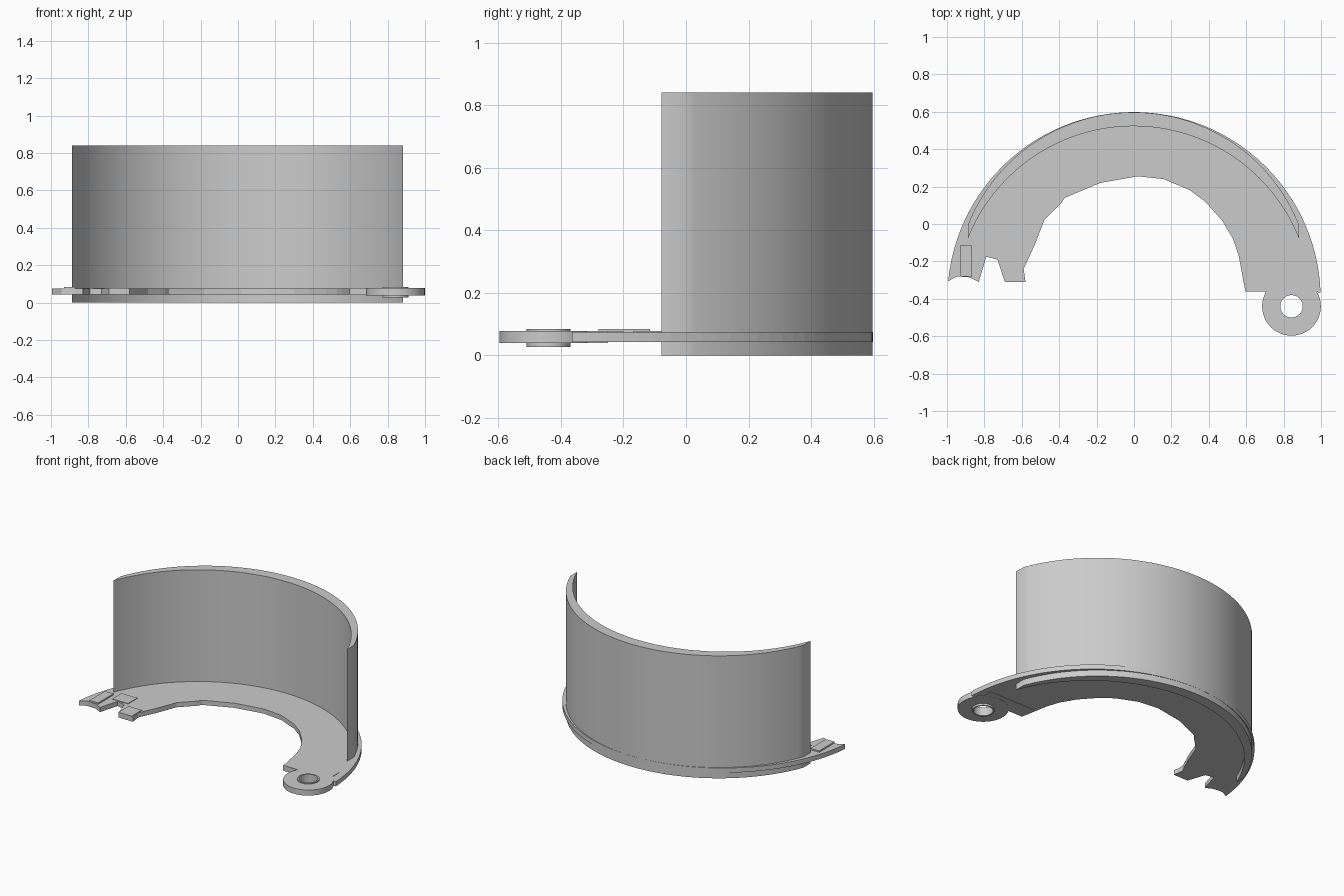
import bpy, bmesh
from math import sin, cos, pi, sqrt, asin

if "Cube" in bpy.data.objects:
    bpy.data.objects.remove(bpy.data.objects["Cube"])


def finish(name, bm, smooth=False):
    bmesh.ops.recalc_face_normals(bm, faces=bm.faces)
    me = bpy.data.meshes.new(name)
    bm.to_mesh(me)
    bm.free()
    ob = bpy.data.objects.new(name, me)
    bpy.context.collection.objects.link(ob)
    if smooth:
        bpy.context.view_layer.objects.active = ob
        ob.select_set(True)
        bpy.ops.object.shade_smooth_by_angle(angle=0.5)
        ob.select_set(False)
    return ob


def prism(name, pts, z0, z1):
    """Extrude a flat outline between two heights."""
    bm = bmesh.new()
    f = bm.faces.new([bm.verts.new((x, y, z0)) for x, y in pts])
    top = bmesh.ops.extrude_face_region(bm, geom=[f])["geom"]
    for v in top:
        if isinstance(v, bmesh.types.BMVert):
            v.co.z = z1
    bmesh.ops.triangulate(bm, faces=[f for f in bm.faces if len(f.verts) > 4])
    return finish(name, bm)


def band(name, outer, inner, z0, z1, closed=False):
    """Solid strip between two matching outlines."""
    bm = bmesh.new()
    rows = [[bm.verts.new((x, y, z)) for x, y, z in
             ((*o, z0), (*o, z1), (*i, z1), (*i, z0))] for o, i in zip(outer, inner)]
    n = len(rows)
    for k in range(n if closed else n - 1):
        a, b = rows[k], rows[(k + 1) % n]
        for j in range(4):
            bm.faces.new((a[j], b[j], b[(j + 1) % 4], a[(j + 1) % 4]))
    if not closed:
        bm.faces.new(rows[0])
        bm.faces.new(rows[-1])
    return finish(name, bm, True)


def box(name, x0, x1, y0, y1, z0, z1):
    return prism(name, [(x0, y0), (x1, y0), (x1, y1), (x0, y1)], z0, z1)


def circle(cx, cy, r, n):
    return [(cx + r * cos(2 * pi * k / n), cy + r * sin(2 * pi * k / n)) for k in range(n)]


# Curved wall: one arc shifted forward, so its ends are flat and face sideways
R, HALF = 0.952, 0.885
a = asin(HALF / R)
arc = [(R * sin(-a + 2 * a * k / 64) - 0.003, R * cos(-a + 2 * a * k / 64)) for k in range(65)]
band("curved_wall", [(x, y - R + 0.597) for x, y in arc],
     [(x, y - R + 0.523) for x, y in arc], 0, 0.84)

# Flat collar plate: round outer rim, uneven faceted inner rim, notched left end
rim = [(0.998 * cos(t), -0.4 + 0.998 * sin(t))
       for t in [0.035 + (pi - 0.13) * k / 56 for k in range(57)]]
left_end = [(-0.945, -0.28), (-0.88, -0.285), (-0.83, -0.31), (-0.79, -0.175),
            (-0.73, -0.19), (-0.69, -0.31), (-0.58, -0.31)]
inner = [(-0.59, -0.24), (-0.53, -0.11), (-0.48, 0.02), (-0.39, 0.11), (-0.37, 0.14),
         (-0.18, 0.22), (0.02, 0.255), (0.16, 0.24), (0.3, 0.18), (0.38, 0.12),
         (0.47, 0.02), (0.53, -0.08), (0.56, -0.17), (0.595, -0.36)]
prism("collar_plate", rim + left_end + inner, 0.042, 0.074)

# Clasp blocks on the left end
for i, (x0, x1, y0, y1, top) in enumerate([(-0.93, -0.865, -0.28, -0.115, 0.084),
                                           (-0.835, -0.715, -0.17, -0.07, 0.078),
                                           (-0.69, -0.59, -0.31, -0.2, 0.078)]):
    box(f"clasp_block_{i + 1}", x0, x1, y0, y1, 0.046, top)

# Hinge on the right end: joining pad, disc and hollow pin
box("hinge_pad", 0.6, 0.94, -0.36, -0.25, 0.04, 0.077)
C = (0.842, -0.44)
band("hinge_disc", circle(*C, 0.157, 48), circle(*C, 0.066, 48), 0.039, 0.077, True)
band("hinge_pin", circle(*C, 0.07, 24), circle(*C, 0.06, 24), 0.026, 0.084, True)
